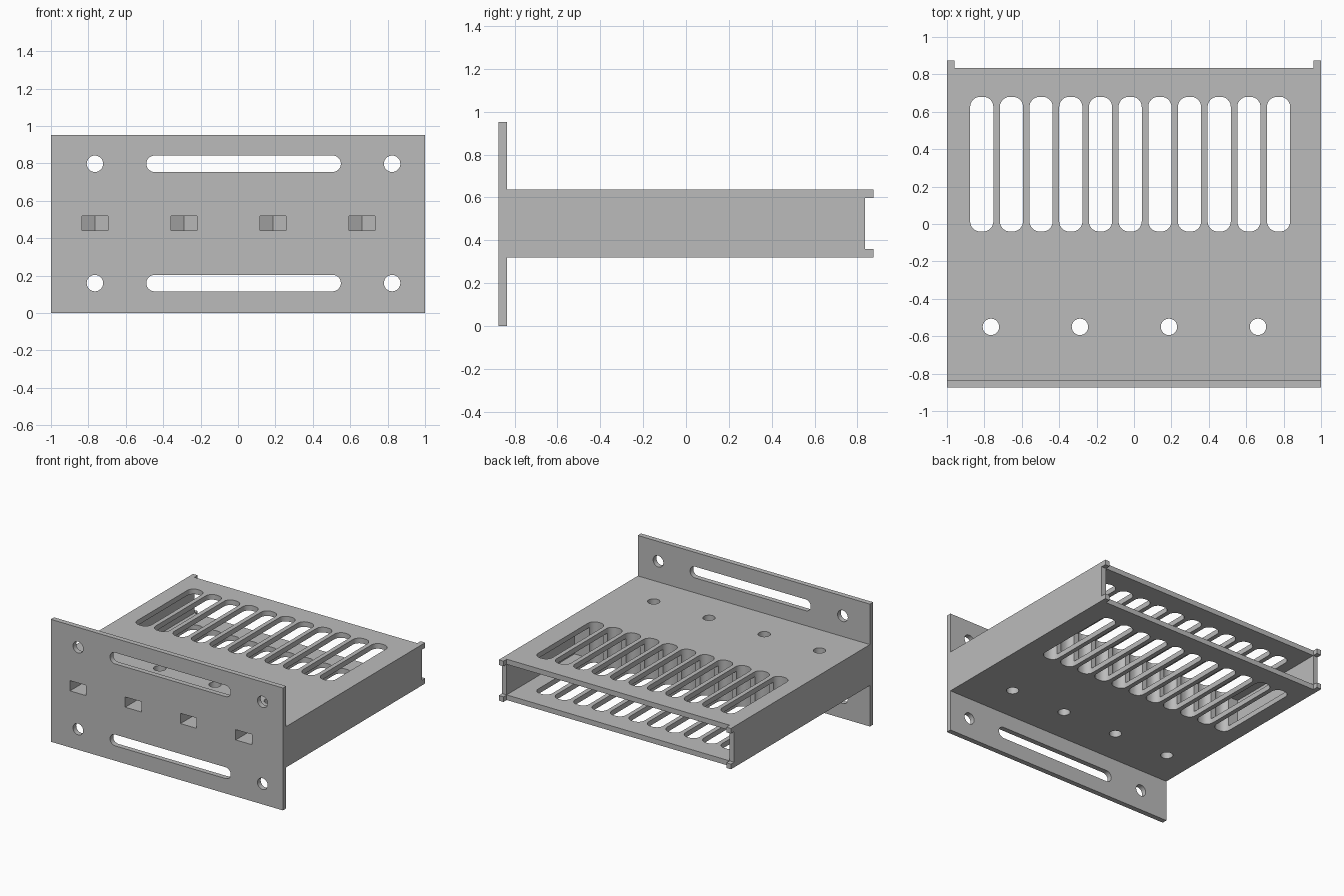
import bpy
import bmesh
from math import pi, cos, sin, radians
from mathutils import Vector

cube = bpy.data.objects.get("Cube")
if cube:
    bpy.data.objects.remove(cube, do_unlink=True)

grey = bpy.data.materials.new("plain grey")
grey.use_nodes = True
colour = (0.5, 0.5, 0.5, 1)
grey.diffuse_color = colour
grey.node_tree.nodes["Principled BSDF"].inputs["Base Color"].default_value = colour


def rounded(cx, cy, w, h, r, steps=8):
    """Outline of a rectangle with rounded corners."""
    points = []
    for i, (sx, sy) in enumerate(((1, 1), (-1, 1), (-1, -1), (1, -1))):
        ox, oy = cx + sx * (w / 2 - r), cy + sy * (h / 2 - r)
        for k in range(steps + 1):
            a = (i + k / steps) * pi / 2
            p = Vector((ox + r * cos(a), oy + r * sin(a)))
            if not points or (p - points[-1]).length > 1e-5:
                points.append(p)
    if (points[0] - points[-1]).length < 1e-5:
        points.pop()
    return points


def prism(name, outline, low, high, axis="Z"):
    """Extrude an outline along z, or an x-z outline along y."""
    bm = bmesh.new()

    def place(p, t):
        return (p[0], p[1], t) if axis == "Z" else (p[0], t, p[1])
    face = bm.faces.new([bm.verts.new(place(p, low)) for p in outline])
    shift = (0, 0, high - low) if axis == "Z" else (0, high - low, 0)
    top = bmesh.ops.extrude_face_region(bm, geom=[face])["geom"]
    bmesh.ops.translate(bm, vec=shift,
                        verts=[v for v in top if isinstance(v, bmesh.types.BMVert)])
    bmesh.ops.recalc_face_normals(bm, faces=bm.faces)
    mesh = bpy.data.meshes.new(name)
    bm.to_mesh(mesh)
    bm.free()
    mesh.materials.append(grey)
    obj = bpy.data.objects.new(name, mesh)
    bpy.context.collection.objects.link(obj)
    return obj


def box(name, x0, x1, y0, y1, z0, z1):
    return prism(name, [(x0, y0), (x1, y0), (x1, y1), (x0, y1)], z0, z1)


WALL = 0.04
FRONT, BACK = -0.875, 0.875
BOTTOM, TOP = 0.32, 0.638
HOLE = 0.088

# Front panel and box-shaped body, joined into one solid
tray = box("ventilated_tray", -1, 1, FRONT + WALL / 2, BACK, BOTTOM, TOP)
panel = box("front_panel", -1, 1, FRONT, FRONT + WALL, 0, 0.953)
steps = [(panel, "UNION")]
cutters = []

# Hollow rear, open at the back
cutters.append(box("cavity", -1 + WALL, 1 - WALL, 0, 1, BOTTOM + WALL, TOP - WALL))

# Back edges cut away to leave four corner tabs
cutters.append(box("plate_trim", -1 + WALL, 1 - WALL, BACK - WALL, 1, 0, 1))
cutters.append(box("wall_trim", -2, 2, BACK - WALL, 1, BOTTOM + WALL, TOP - WALL))

# Row of ventilation slots through both plates
for i in range(11):
    x = -0.814 + i * 0.1587
    cutters.append(prism("vent", rounded(x, 0.32, 0.124, 0.72, 0.054), 0.1, 0.9))

# Vertical bolt holes, each with a nut pocket reached from the front
for i in range(4):
    x = -0.765 + i * 0.476
    cutters.append(prism("bolt_hole", rounded(x, -0.55, HOLE, HOLE, HOLE / 2), 0.1, 0.9))
    pocket = [(x - 0.07, -1), (x + 0.07, -1), (x + 0.07, -0.51),
              (x, -0.47), (x - 0.07, -0.51)]
    cutters.append(prism("nut_pocket", pocket, 0.44, 0.52))

# Long slots and mounting holes of the panel
for z in (0.16, 0.798):
    cutters.append(prism("panel_slot", rounded(0.03, z, 1.04, HOLE, HOLE / 2), -1, -0.8, "Y"))
    for x in (-0.765, 0.824):
        cutters.append(prism("panel_hole", rounded(x, z, HOLE, HOLE, HOLE / 2), -1, -0.8, "Y"))

# Apply all the cuts and drop the helpers
steps += [(c, "DIFFERENCE") for c in cutters]
for helper, operation in steps:
    mod = tray.modifiers.new(helper.name, "BOOLEAN")
    mod.object = helper
    mod.operation = operation
    mod.solver = "EXACT"
graph = bpy.context.evaluated_depsgraph_get()
result = bpy.data.meshes.new_from_object(tray.evaluated_get(graph))
tray.modifiers.clear()
tray.data = result
for helper, _ in steps:
    bpy.data.objects.remove(helper, do_unlink=True)
result.materials.clear()
result.materials.append(grey)

# Smooth the round holes, keep the edges sharp
bpy.ops.object.select_all(action="DESELECT")
tray.select_set(True)
bpy.context.view_layer.objects.active = tray
bpy.ops.object.shade_smooth_by_angle(angle=radians(30))
